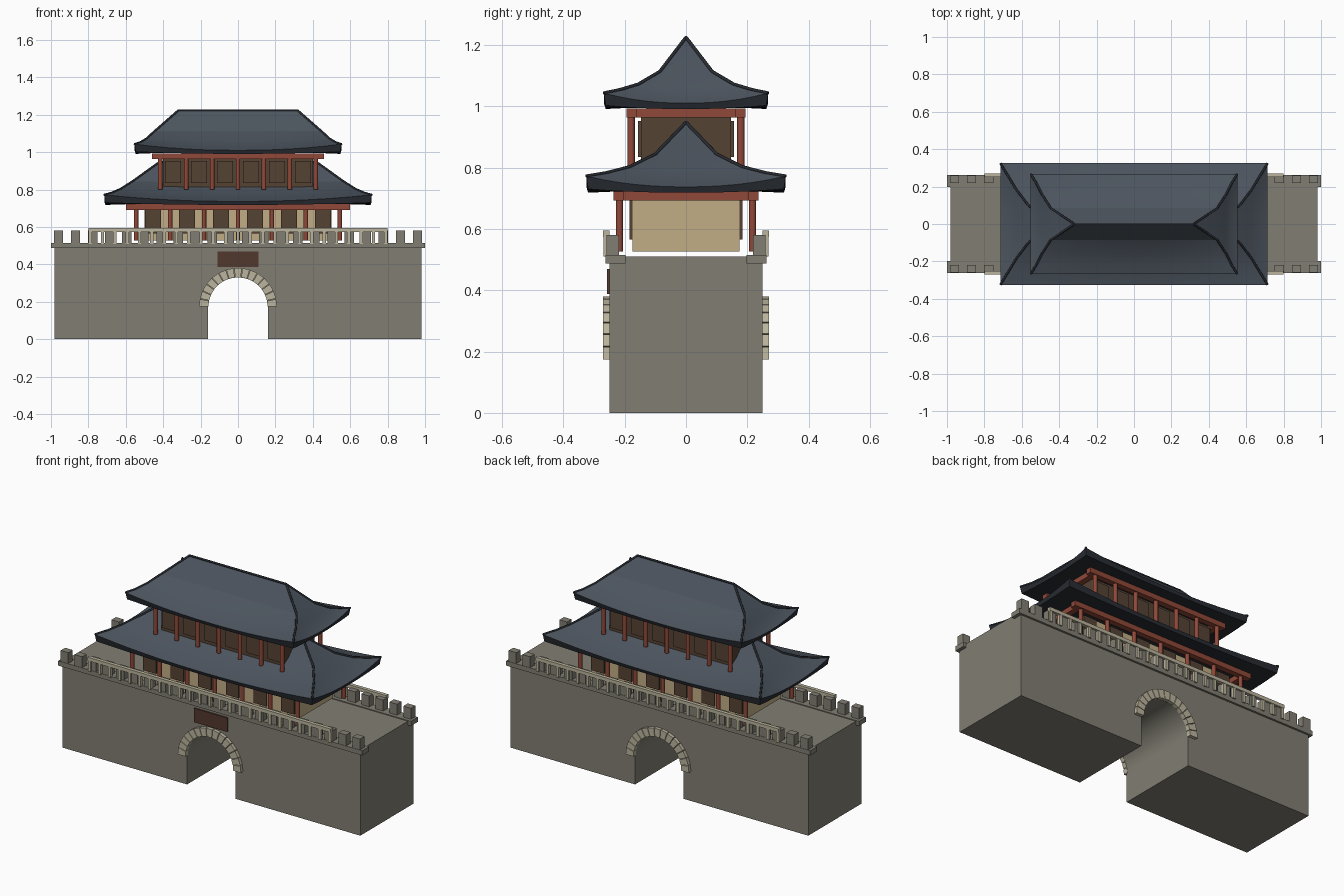
import bpy, bmesh
from math import sin, cos, pi, radians
from mathutils import Matrix, Vector

cube = bpy.data.objects.get("Cube")
if cube:
    bpy.data.objects.remove(cube, do_unlink=True)


def material(name, *rgb):
    m = bpy.data.materials.new(name)
    m.use_nodes = True
    m.diffuse_color = (*rgb, 1)
    m.node_tree.nodes["Principled BSDF"].inputs["Base Color"].default_value = (*rgb, 1)
    return m


STONE = material("grey stone", .22, .21, .17)
PALE = material("pale stone", .50, .46, .34)
TAN = material("tan plaster", .54, .42, .24)
RED = material("red timber", .28, .065, .04)
BROWN = material("dark brown wood", .09, .054, .034)
SIGN = material("sign wood", .085, .04, .027)
TILE = material("slate roof tile", .072, .089, .112)
TRIM = material("dark roof trim", .021, .025, .032)


def finish(name, bm, *mats, smooth=None):
    bmesh.ops.recalc_face_normals(bm, faces=bm.faces)
    mesh = bpy.data.meshes.new(name)
    bm.to_mesh(mesh)
    bm.free()
    for m in mats:
        mesh.materials.append(m)
    ob = bpy.data.objects.new(name, mesh)
    bpy.context.collection.objects.link(ob)
    if smooth:
        bpy.ops.object.select_all(action='DESELECT')
        ob.select_set(True)
        bpy.context.view_layer.objects.active = ob
        bpy.ops.object.shade_smooth_by_angle(angle=radians(smooth))
    return ob


def box(bm, x0, x1, y0, y1, z0, z1):
    mat = Matrix.Translation(((x0 + x1) / 2, (y0 + y1) / 2, (z0 + z1) / 2))
    mat = mat @ Matrix.Diagonal((x1 - x0, y1 - y0, z1 - z0, 1))
    bmesh.ops.create_cube(bm, size=1, matrix=mat)


def boxes(name, mat, specs):
    bm = bmesh.new()
    for s in specs:
        box(bm, *s)
    return finish(name, bm, mat)


def both_sides(y0, y1):
    return ((y0, y1), (-y1, -y0))


def extrude_y(bm, profile, y0, y1):
    face = bm.faces.new([bm.verts.new((x, y0, z)) for x, z in profile])
    out = bmesh.ops.extrude_face_region(bm, geom=[face])["geom"]
    bmesh.ops.translate(bm, vec=(0, y1 - y0, 0),
                        verts=[v for v in out if isinstance(v, bmesh.types.BMVert)])


# Gate wall with arched passage
R, SPRING = .16, .17
arc = [(R * cos(pi * i / 32), SPRING + R * sin(pi * i / 32)) for i in range(33)]
bm = bmesh.new()
extrude_y(bm, [(R, 0)] + arc + [(-R, 0), (-.98, 0), (-.98, .51), (.98, .51), (.98, 0)], -.25, .25)
finish("gate_wall", bm, STONE, smooth=25)

# Arch stones on both faces
bm = bmesh.new()
for y0, y1 in both_sides(.245, .27):
    for i in range(15):
        a, b = radians(12 * i + .5), radians(12 * i + 11.5)
        extrude_y(bm, [(r * cos(t), SPRING + .003 + r * sin(t))
                       for r, t in ((.158, a), (.208, a), (.208, b), (.158, b))], y0, y1)
finish("arch_stones", bm, PALE)

# Parapet with merlons
boxes("parapet_base", STONE, [(-1, 1, *y, .487, .515) for y in both_sides(.197, .262)])
boxes("merlons", STONE, [(x - .025, x + .025, *y, .51, .58)
                         for y in both_sides(.218, .26)
                         for x in (-.96 + 1.92 * i / 21 for i in range(22))])

# Pale railing along the parapet
boxes("railing", PALE,
      [(-.8, .8, *y, .573, .594) for y in both_sides(.25, .271)] +
      [(x - .009, x + .009, *y, .51, .575) for y in both_sides(.252, .269)
       for x in (-.79 + 1.58 * i / 24 for i in range(25))])

# Sign plate over the arch
boxes("sign_plate", SIGN, [(-.11, .11, -.258, -.25, .387, .47)])


# One storey: core, panels, columns and beam ring
def storey(name, wall, core, cols, beam, z0, z1, panel_z, panel_w):
    (cx, cy), (px, py), (bx, by) = core, cols, beam
    boxes(name + "_core", wall, [(-cx, cx, -cy, cy, z0, z1)])
    pitch = px / 3
    boxes(name + "_panels", BROWN,
          [(x - panel_w / 2, x + panel_w / 2, *y, *panel_z)
           for y in both_sides(cy - .005, cy + .009)
           for x in (pitch * (i - 2.5) for i in range(6))])
    bm = bmesh.new()
    for i in range(-3, 4):
        for y in (-py, py):
            bmesh.ops.create_cone(bm, cap_ends=True, segments=12, radius1=.012, radius2=.012,
                                  depth=z1 - z0, matrix=Matrix.Translation((pitch * i, y, (z0 + z1) / 2)))
    finish(name + "_columns", bm, RED, smooth=40)
    w, top = .034, z1 + .025
    boxes(name + "_beams", RED,
          [(-bx, bx, *y, z1 - .005, top) for y in both_sides(by - w, by)] +
          [(*x, -by + w, by - w, z1 - .005, top) for x in both_sides(bx - w - .02, bx - .02)])


storey("lower_hall", TAN, (.5, .175), (.545, .217), (.6, .237), .527, .697, (.565, .695), .085)
storey("upper_hall", BROWN, (.4, .147), (.416, .179), (.46, .194), .8, .968, (.835, .952), .085)


def tube(name, paths, radius):
    cu = bpy.data.curves.new(name, 'CURVE')
    cu.dimensions = '3D'
    cu.bevel_depth = radius
    cu.bevel_resolution = 1
    cu.use_fill_caps = True
    for path in paths:
        sp = cu.splines.new('POLY')
        sp.points.add(len(path) - 1)
        for p, co in zip(sp.points, path):
            p.co = (*co, 1)
    cu.materials.append(TRIM)
    bpy.context.collection.objects.link(bpy.data.objects.new(name, cu))


# Curved hip roof: each ring is (half x, half y, height, corner lift)
def hip_roof(name, rings, ridge, soffit):
    n = 12
    bm = bmesh.new()

    def ring(hx, hy, z, lift):
        vs = []
        for c, d in (((-hx, -hy), (hx, -hy)), ((hx, -hy), (hx, hy)),
                     ((hx, hy), (-hx, hy)), ((-hx, hy), (-hx, -hy))):
            for i in range(n):
                t = i / n
                vs.append(bm.verts.new((c[0] + (d[0] - c[0]) * t, c[1] + (d[1] - c[1]) * t,
                                        z + lift * abs(2 * t - 1) ** 2.2)))
        return vs

    def bridge(a, b, index):
        for i in range(len(a)):
            j = (i + 1) % len(a)
            bm.faces.new((a[i], a[j], b[j], b[i])).material_index = index

    loops = [ring(*r) for r in rings]
    for a, b in zip(loops, loops[1:]):
        bridge(a, b, 0)
    # Slopes up to the ridge line
    rx, rz = ridge
    top = loops[-1]
    left, right = bm.verts.new((-rx, 0, rz)), bm.verts.new((rx, 0, rz))
    bm.faces.new(top[:n + 1] + [right, left])
    bm.faces.new(top[n:2 * n + 1] + [right])
    bm.faces.new(top[2 * n:3 * n + 1] + [left, right])
    bm.faces.new(top[3 * n:] + [top[0], left])
    # Eave edge and underside
    hx, hy, z, lift = rings[0]
    low = ring(hx - .006, hy - .006, z - .019, lift * .35)
    inner = ring(*soffit, z - .015, 0)
    bridge(loops[0], low, 1)
    bridge(low, inner, 1)
    bm.faces.new(inner).material_index = 1
    finish(name, bm, TILE, TRIM, smooth=14)
    # Hip and ridge caps
    hips = []
    for sx in (-1, 1):
        for sy in (-1, 1):
            hips.append([(sx * x, sy * y, h + l) for x, y, h, l in rings] + [(sx * rx, 0, rz)])
    tube(name + "_ridge_caps", hips + [[(-rx, 0, rz), (rx, 0, rz)]], .006)


hip_roof("lower_roof",
         [(.715, .325, .737, .035), (.675, .26, .757, .026), (.63, .185, .789, .013), (.565, .1, .843, 0)],
         (.42, .947), (.59, .23))
hip_roof("upper_roof",
         [(.553, .268, 1.01, .033), (.52, .215, 1.03, .024), (.49, .155, 1.06, .012), (.445, .085, 1.113, 0)],
         (.318, 1.224), (.45, .185))
